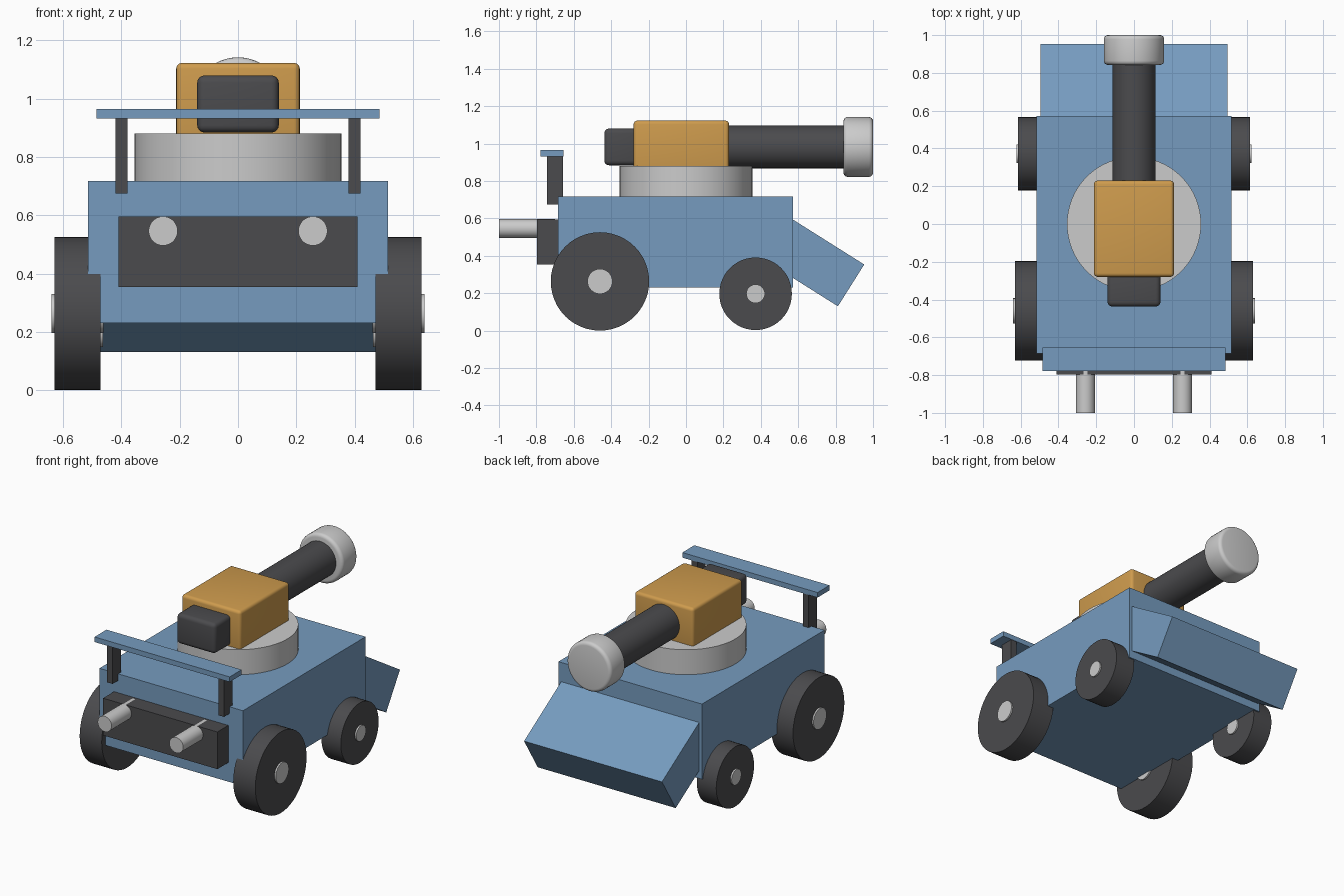
import bpy, bmesh
from math import radians, pi
from mathutils import Matrix, Vector

if "Cube" in bpy.data.objects:
    bpy.data.objects.remove(bpy.data.objects["Cube"])


def material(name, rgb):
    m = bpy.data.materials.new(name)
    m.diffuse_color = (*rgb, 1)
    m.use_nodes = True
    m.node_tree.nodes["Principled BSDF"].inputs["Base Color"].default_value = m.diffuse_color
    return m


BLUE = material("blue_paint", (0.18, 0.33, 0.52))
ORANGE = material("orange_paint", (0.62, 0.33, 0.075))
DARK = material("dark_rubber", (0.07, 0.07, 0.075))


def finish(name, bm, mat, bevel):
    """Round the sharp edges, then turn the bmesh into an object."""
    if bevel:
        edges = [e for e in bm.edges if e.calc_face_angle(0) > radians(35)]
        bmesh.ops.bevel(bm, geom=edges, offset=bevel, segments=4,
                        profile=0.5, affect='EDGES')
    bmesh.ops.recalc_face_normals(bm, faces=bm.faces)
    mesh = bpy.data.meshes.new(name)
    bm.to_mesh(mesh)
    bm.free()
    ob = bpy.data.objects.new(name, mesh)
    bpy.context.collection.objects.link(ob)
    if mat:
        mesh.materials.append(mat)
    bpy.ops.object.select_all(action='DESELECT')
    ob.select_set(True)
    bpy.context.view_layer.objects.active = ob
    bpy.ops.object.shade_smooth_by_angle(angle=radians(35))
    return ob


def box(name, lo, hi, mat=None, bevel=0):
    lo, hi = Vector(lo), Vector(hi)
    bm = bmesh.new()
    bmesh.ops.create_cube(bm, size=1, matrix=Matrix.Translation((lo + hi) / 2)
                          @ Matrix.Diagonal((*(hi - lo), 1)))
    return finish(name, bm, mat, bevel)


def cylinder(name, axis, a, b, r, at, mat=None, bevel=0, sides=48):
    """Cylinder from a to b along an axis; at = the other two coordinates."""
    mid = list(at)
    mid.insert("XYZ".index(axis), (a + b) / 2)
    turn = {"X": Matrix.Rotation(pi / 2, 4, 'Y'),
            "Y": Matrix.Rotation(pi / 2, 4, 'X'),
            "Z": Matrix.Identity(4)}[axis]
    bm = bmesh.new()
    bmesh.ops.create_cone(bm, cap_ends=True, segments=sides, radius1=r, radius2=r,
                          depth=b - a, matrix=Matrix.Translation(mid) @ turn)
    return finish(name, bm, mat, bevel)


# Hull and sloped blade
box("hull", (-0.515, -0.685, 0.23), (0.515, 0.572, 0.718), BLUE)
blade = box("blade", (-0.495, -0.25, -0.132), (0.495, 0.25, 0.132), BLUE)
blade.rotation_euler.x = radians(-32.2)
blade.location = (0, 0.671, 0.375)

# Bumper, and the bar on two posts
box("bumper", (-0.41, -0.797, 0.354), (0.41, -0.66, 0.595), DARK)
box("top_bar", (-0.485, -0.778, 0.932), (0.485, -0.655, 0.965), BLUE)

# Mirrored parts: wheels, hubs, posts, pipes
for s, side in ((-1, "left"), (1, "right")):
    for end, y, r, x0, x1, hub in (("front", -0.46, 0.263, 0.472, 0.63, 0.067),
                                   ("rear", 0.372, 0.194, 0.474, 0.613, 0.05)):
        z = r + 0.002 if end == "front" else r + 0.003
        z = r if end == "front" else z
        a, b = sorted((s * x0, s * x1))
        cylinder(f"{end}_wheel_{side}", "X", a, b, r, (y, z), DARK)
        cylinder(f"{end}_hub_{side}", "X", a - 0.01, b + 0.01, hub, (y, z), sides=32)
    a, b = sorted((s * 0.38, s * 0.42))
    box(f"bar_post_{side}", (a, -0.743, 0.675), (b, -0.658, 0.94), DARK)
    cylinder(f"pipe_{side}", "Y", -1.0, -0.70, 0.05, (s * 0.257, 0.546), sides=32)

# Turret: ring, housing, rear block, barrel and muzzle
cylinder("turret_ring", "Z", 0.70, 0.88, 0.355, (0, 0), sides=64)
box("turret_housing", (-0.212, -0.28, 0.84), (0.212, 0.23, 1.123), ORANGE, 0.02)
box("turret_block", (-0.14, -0.437, 0.884), (0.14, -0.24, 1.08), DARK, 0.025)
cylinder("barrel", "Y", 0.15, 0.87, 0.114, (0, 0.982), DARK)
cylinder("muzzle", "Y", 0.842, 1.0, 0.16, (0, 0.982), bevel=0.022)
